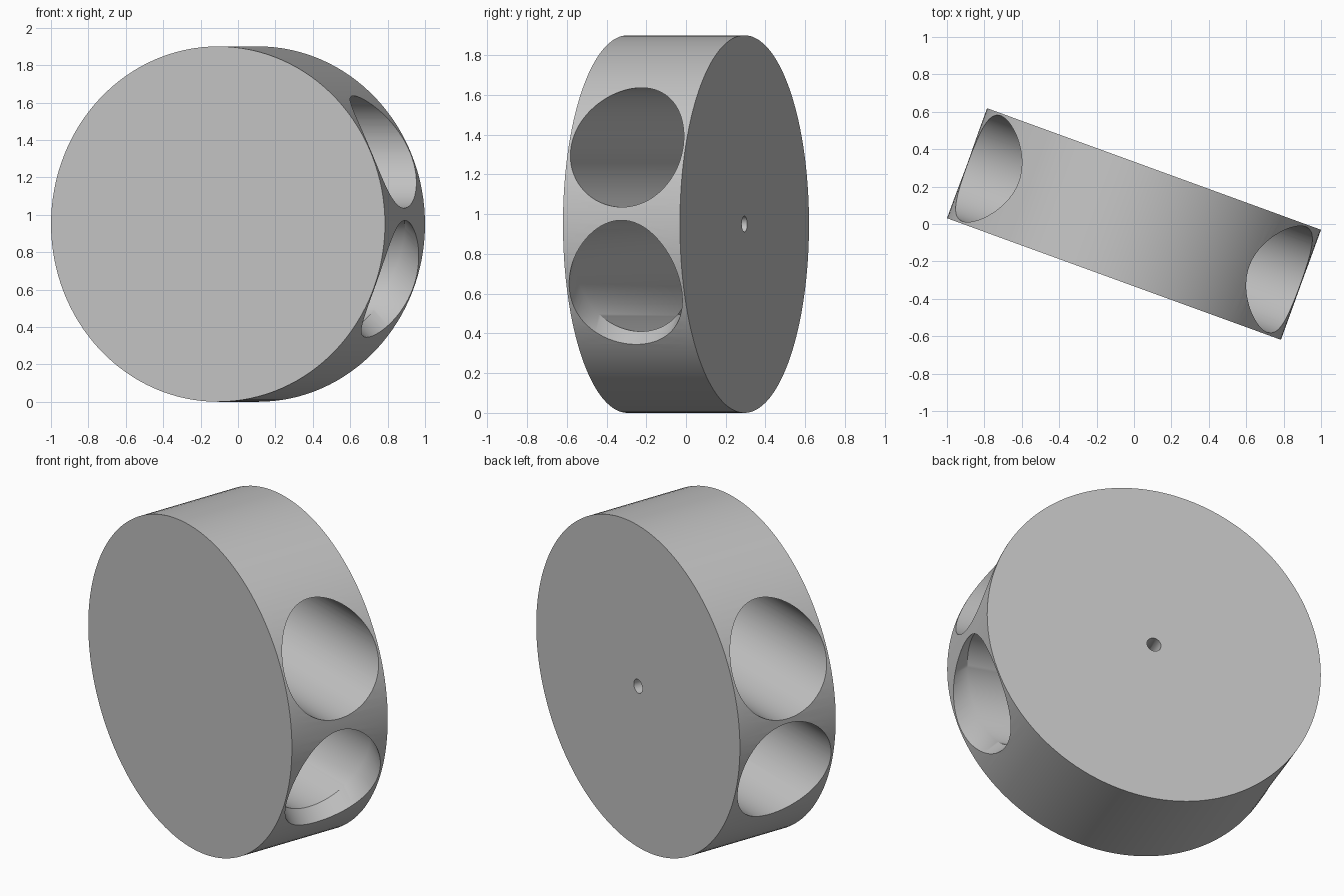
import bpy, bmesh, math
from mathutils import Matrix, Vector

cube = bpy.data.objects.get("Cube")
if cube:
    bpy.data.objects.remove(cube, do_unlink=True)

RADIUS, THICK, BORE = 0.95, 0.626, 0.30
TURN = math.radians(-20)          # disc is turned about z
BEND = math.radians(44)           # downward bend of the lower passage
SEGS = 128

grey = bpy.data.materials.new("plain_grey")
grey.use_nodes = True
colour = (0.54, 0.54, 0.54, 1)
grey.diffuse_color = colour
grey.node_tree.nodes["Principled BSDF"].inputs["Base Color"].default_value = colour


def tube(name, rings):
    """Closed solid through matching rings of points, in disc coordinates."""
    bm = bmesh.new()
    loops = [[bm.verts.new(p) for p in ring] for ring in rings]
    for a, b in zip(loops, loops[1:]):
        for i in range(len(a)):
            j = (i + 1) % len(a)
            bm.faces.new((a[i], a[j], b[j], b[i]))
    bm.faces.new(loops[0])
    bm.faces.new(loops[-1])
    bmesh.ops.recalc_face_normals(bm, faces=bm.faces)
    mesh = bpy.data.meshes.new(name)
    bm.to_mesh(mesh)
    bm.free()
    mesh.materials.append(grey)
    mesh.transform(Matrix.Rotation(TURN, 4, "Z"))
    obj = bpy.data.objects.new(name, mesh)
    bpy.context.collection.objects.link(obj)
    return obj


def circle(radius, centre, along, segs=SEGS):
    """Circle around the local x or y axis."""
    pts = []
    for i in range(segs):
        a = math.tau * i / segs
        c, s = radius * math.cos(a), radius * math.sin(a)
        pts.append(Vector(centre) + Vector((0, c, s) if along == "x" else (c, 0, s)))
    return pts


# Thick round body
h = THICK / 2
body = tube("round_body", [circle(RADIUS, (0, y, RADIUS), "y") for y in (-h, h)])

# Upper straight passage
upper = tube("upper_bore", [circle(BORE, (x, 0, 1.336), "x") for x in (-1.2, 1.2)])

# Lower passage, mitred and bent down near its left mouth
low_z, mitre_x = 0.71, 0.786
start = circle(BORE, (-1.2, 0, low_z), "x")
mitre = [Vector((mitre_x + math.tan(BEND / 2) * (p.z - low_z), p.y, p.z)) for p in start]
out = Vector((math.cos(BEND), 0, -math.sin(BEND))) * 0.7
lower = tube("lower_bore", [start, mitre, [p + out for p in mitre]])

# Small hole in the back, opening into the lower passage
pin = tube("back_hole", [circle(0.04, (0, y, RADIUS), "y", 32) for y in (0.05, 0.4)])

bpy.context.view_layer.objects.active = body
for cutter in (upper, lower, pin):
    cutter.hide_render = True
    mod = body.modifiers.new(cutter.name, "BOOLEAN")
    mod.operation = "DIFFERENCE"
    mod.solver = "EXACT"
    mod.object = cutter
    bpy.ops.object.modifier_apply(modifier=mod.name)
    bpy.data.objects.remove(cutter, do_unlink=True)

# Smooth walls with sharp rims
for obj in bpy.context.selected_objects:
    obj.select_set(False)
body.select_set(True)
bpy.ops.object.shade_smooth_by_angle(angle=math.radians(30))
